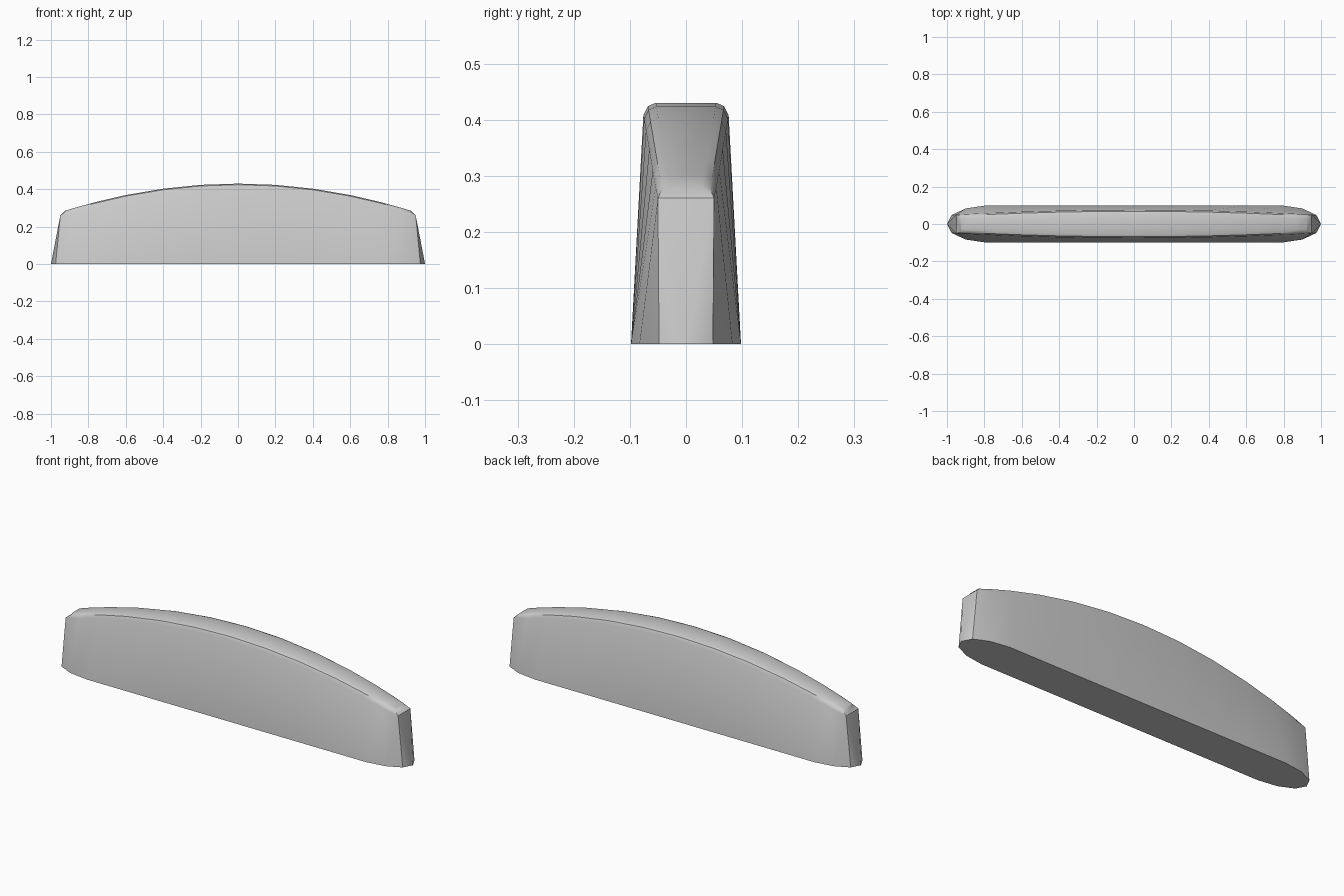
import bpy
import bmesh
import math

cube = bpy.data.objects.get("Cube")
if cube:
    bpy.data.objects.remove(cube, do_unlink=True)

grey = bpy.data.materials.new("light grey")
grey.use_nodes = True
grey.diffuse_color = (0.6, 0.6, 0.6, 1)
grey.node_tree.nodes["Principled BSDF"].inputs["Base Color"].default_value = (0.6, 0.6, 0.6, 1)


def crown(x):
    """Height of the arched top."""
    return 0.43 - 0.17 * x * x


# Stations along half the length: base x, base half width, upper x
half = [(0.0, 0.098, 0.0), (0.2, 0.098, 0.2), (0.4, 0.098, 0.4), (0.6, 0.098, 0.6),
        (0.8, 0.098, 0.76), (0.9, 0.083, 0.87), (0.975, 0.048, 0.95)]
stations = [(-b, w, -u) for b, w, u in reversed(half[1:])] + half

bm = bmesh.new()


def section(base_x, base_w, x):
    """Cross-section from the front base edge over the top to the back base edge."""
    end = abs(x) > 0.94
    w = 0.076 - 0.026 * (x / 0.95) ** 2
    top = crown(x)
    inner_x = math.copysign(0.925, x) if end else x
    shoulder_z = 0.26 if end else top - 0.022
    side = [(base_x, base_w, 0), (x, w, shoulder_z),
            (inner_x, w - 0.008, crown(inner_x) - 0.006),
            (inner_x, w - 0.022, crown(inner_x))]
    points = [(a, -y, z) for a, y, z in side] + list(reversed(side))
    return [bm.verts.new(p) for p in points]


# Walls, rounded shoulders and arched top
rings = [section(*s) for s in stations]
for a, b in zip(rings, rings[1:]):
    for i in range(len(a) - 1):
        bm.faces.new((a[i], b[i], b[i + 1], a[i + 1]))

# Pointed end walls with a small sloped lip above
tips = []
for ring, x in ((rings[0], -1), (rings[-1], 1)):
    tip = bm.verts.new((x, 0, 0))
    tips.append(tip)
    bm.faces.new((tip, ring[0], ring[1]))
    bm.faces.new((tip, ring[1], ring[6]))
    bm.faces.new((tip, ring[6], ring[7]))
    bm.faces.new(ring[1:7])

# Flat underside
bm.faces.new([tips[0]] + [r[0] for r in rings] + [tips[1]] + [r[7] for r in reversed(rings)])
bmesh.ops.recalc_face_normals(bm, faces=bm.faces)

mesh = bpy.data.meshes.new("arched_cap")
bm.to_mesh(mesh)
bm.free()
mesh.materials.append(grey)
cap = bpy.data.objects.new("arched_cap", mesh)
bpy.context.collection.objects.link(cap)
bpy.context.view_layer.objects.active = cap
cap.select_set(True)
bpy.ops.object.shade_smooth_by_angle(angle=math.radians(35))
